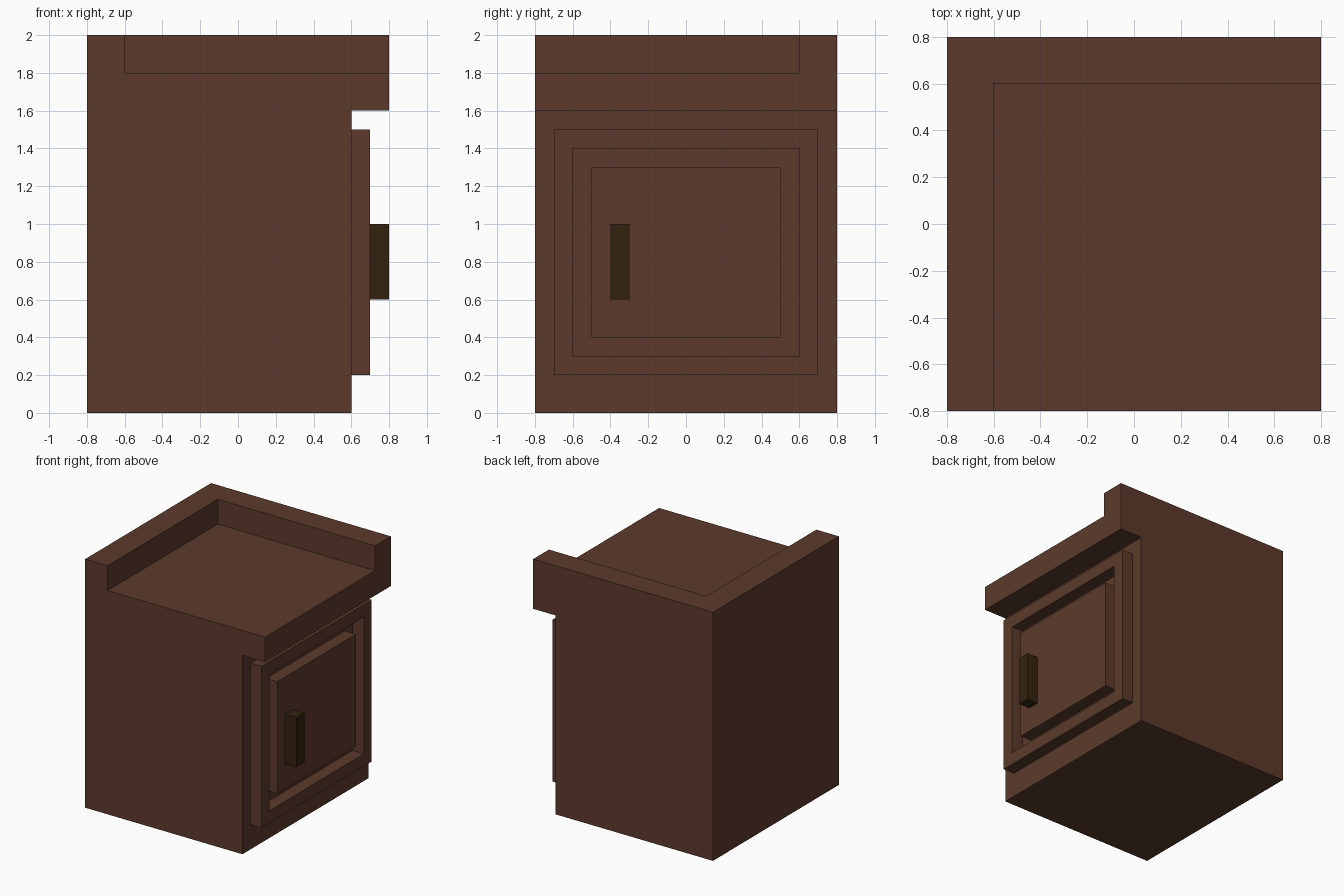
import bpy, bmesh

if "Cube" in bpy.data.objects:
    bpy.data.objects.remove(bpy.data.objects["Cube"])


def material(name, rgb):
    m = bpy.data.materials.new(name)
    m.diffuse_color = (*rgb, 1)
    m.use_nodes = True
    m.node_tree.nodes["Principled BSDF"].inputs["Base Color"].default_value = m.diffuse_color
    return m


wood = material("brown wood", (0.107, 0.042, 0.025))
dark = material("dark handle", (0.034, 0.016, 0.0045))


def add_object(name, bm, mat):
    bmesh.ops.recalc_face_normals(bm, faces=bm.faces)
    mesh = bpy.data.meshes.new(name)
    bm.to_mesh(mesh)
    bm.free()
    ob = bpy.data.objects.new(name, mesh)
    bpy.context.collection.objects.link(ob)
    mesh.materials.append(mat)
    return ob


def prism(name, profile, y0, y1, mat):
    """Extrude an (x, z) outline from y0 to y1."""
    bm = bmesh.new()
    face = bm.faces.new([bm.verts.new((x, y0, z)) for x, z in profile])
    ext = bmesh.ops.extrude_face_region(bm, geom=[face])
    verts = [v for v in ext["geom"] if isinstance(v, bmesh.types.BMVert)]
    bmesh.ops.translate(bm, verts=verts, vec=(0, y1 - y0, 0))
    return add_object(name, bm, mat)


def box(name, x, y, z, mat):
    return prism(name, [(x[0], z[0]), (x[1], z[0]), (x[1], z[1]), (x[0], z[1])], *y, mat)


def cut(target, cutter):
    mod = target.modifiers.new("cut", 'BOOLEAN')
    mod.operation = 'DIFFERENCE'
    mod.solver = 'EXACT'
    mod.object = cutter
    bpy.context.view_layer.objects.active = target
    bpy.ops.object.modifier_apply(modifier=mod.name)
    bpy.data.objects.remove(cutter)


# Cabinet body with overhanging top; the worktop is sunk behind a two-sided rim
body = prism("cabinet_body", [(-0.8, 0), (0.6, 0), (0.6, 1.6), (0.8, 1.6), (0.8, 2), (-0.8, 2)],
             -0.8, 0.8, wood)
cut(body, box("worktop_cutter", (-0.6, 1), (-1, 0.6), (1.8, 2.2), wood))

# Door: outer frame, groove and raised centre panel
frame = box("door_frame", (0.6, 0.7), (-0.7, 0.7), (0.2, 1.5), wood)
cut(frame, box("frame_cutter", (0.5, 0.8), (-0.6, 0.6), (0.3, 1.4), wood))
box("door_panel", (0.6, 0.7), (-0.5, 0.5), (0.4, 1.3), wood)

# Handle
box("door_handle", (0.7, 0.8), (-0.4, -0.3), (0.6, 1.0), dark)
